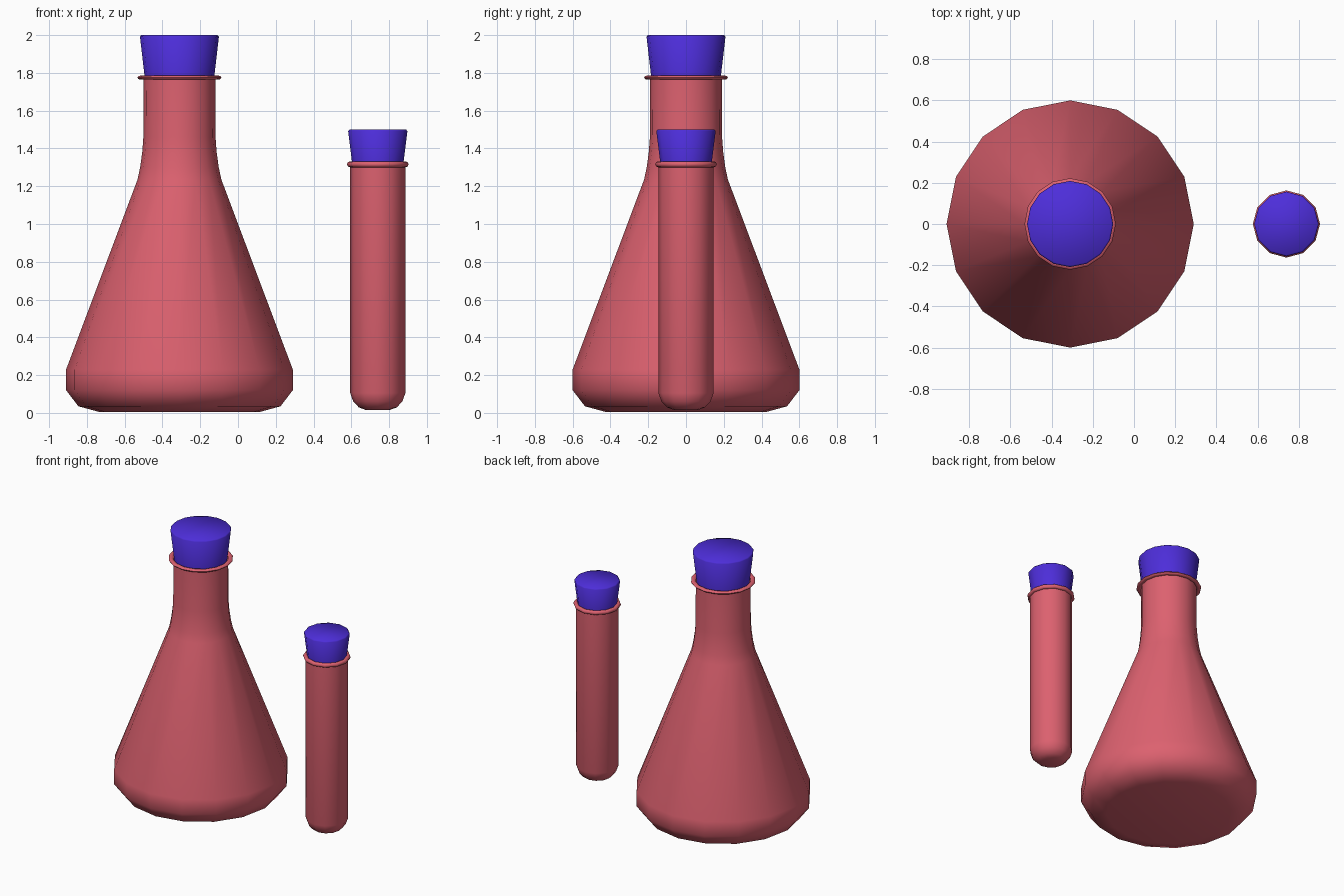
import bpy, bmesh
from math import sin, cos, pi, radians

if "Cube" in bpy.data.objects:
    bpy.data.objects.remove(bpy.data.objects["Cube"])


def material(name, rgb):
    m = bpy.data.materials.new(name)
    m.diffuse_color = (*rgb, 1)
    m.use_nodes = True
    m.node_tree.nodes["Principled BSDF"].inputs["Base Color"].default_value = m.diffuse_color
    return m


GLASS = material("red_glass", (0.72, 0.12, 0.16))
CORK = material("blue_stopper", (0.075, 0.027, 0.70))


def lathe(name, x, sides, profile, mat, closed=False, bottom=False, top=False):
    """Spin (radius, z) points about a vertical axis at x."""
    bm = bmesh.new()
    rings = [[bm.verts.new((x + r * cos(2 * pi * i / sides), r * sin(2 * pi * i / sides), z))
              for i in range(sides)] for r, z in profile]
    pairs = list(zip(rings, rings[1:]))
    if closed:
        pairs.append((rings[-1], rings[0]))
    for a, b in pairs:
        for i in range(sides):
            j = (i + 1) % sides
            bm.faces.new((a[i], a[j], b[j], b[i]))
    if bottom:
        bm.faces.new(rings[0][::-1])
    if top:
        bm.faces.new(rings[-1])
    mesh = bpy.data.meshes.new(name)
    bm.to_mesh(mesh)
    bm.free()
    mesh.materials.append(mat)
    ob = bpy.data.objects.new(name, mesh)
    bpy.context.collection.objects.link(ob)
    bpy.ops.object.select_all(action='DESELECT')
    ob.select_set(True)
    bpy.context.view_layer.objects.active = ob
    bpy.ops.object.shade_smooth_by_angle(angle=radians(60))
    return ob


def rim(name, x, sides, z, major, minor_r, minor_z):
    # rounded bead around the mouth
    pts = [(major + minor_r * cos(2 * pi * k / 8), z + minor_z * sin(2 * pi * k / 8)) for k in range(8)]
    lathe(name, x, sides, pts, GLASS, closed=True)


def stopper(name, x, sides, r0, z0, r1, z1):
    # tapered plug with a small top bevel
    lathe(name, x, sides, [(r0, z0), (r1, z1 - 0.008), (r1 - 0.007, z1)], CORK, bottom=True, top=True)


# Conical flask
FX, FS = -0.31, 16
lathe("flask_body", FX, FS,
      [(0.425, 0.005), (0.535, 0.035), (0.6, 0.12), (0.6, 0.23), (0.222, 1.235),
       (0.208, 1.30), (0.197, 1.38), (0.191, 1.46), (0.19, 1.775)], GLASS, bottom=True)
rim("flask_rim", FX, FS, 1.775, 0.205, 0.017, 0.011)
stopper("flask_stopper", FX, FS, 0.175, 1.70, 0.209, 2.0)

# Test tube
TX, TS = 0.74, 12
lathe("tube_body", TX, TS,
      [(0.065, 0.016), (0.10, 0.029), (0.13, 0.06), (0.146, 0.105), (0.146, 1.315)], GLASS, bottom=True)
rim("tube_rim", TX, TS, 1.316, 0.147, 0.016, 0.016)
stopper("tube_stopper", TX, TS, 0.128, 1.26, 0.157, 1.5)
